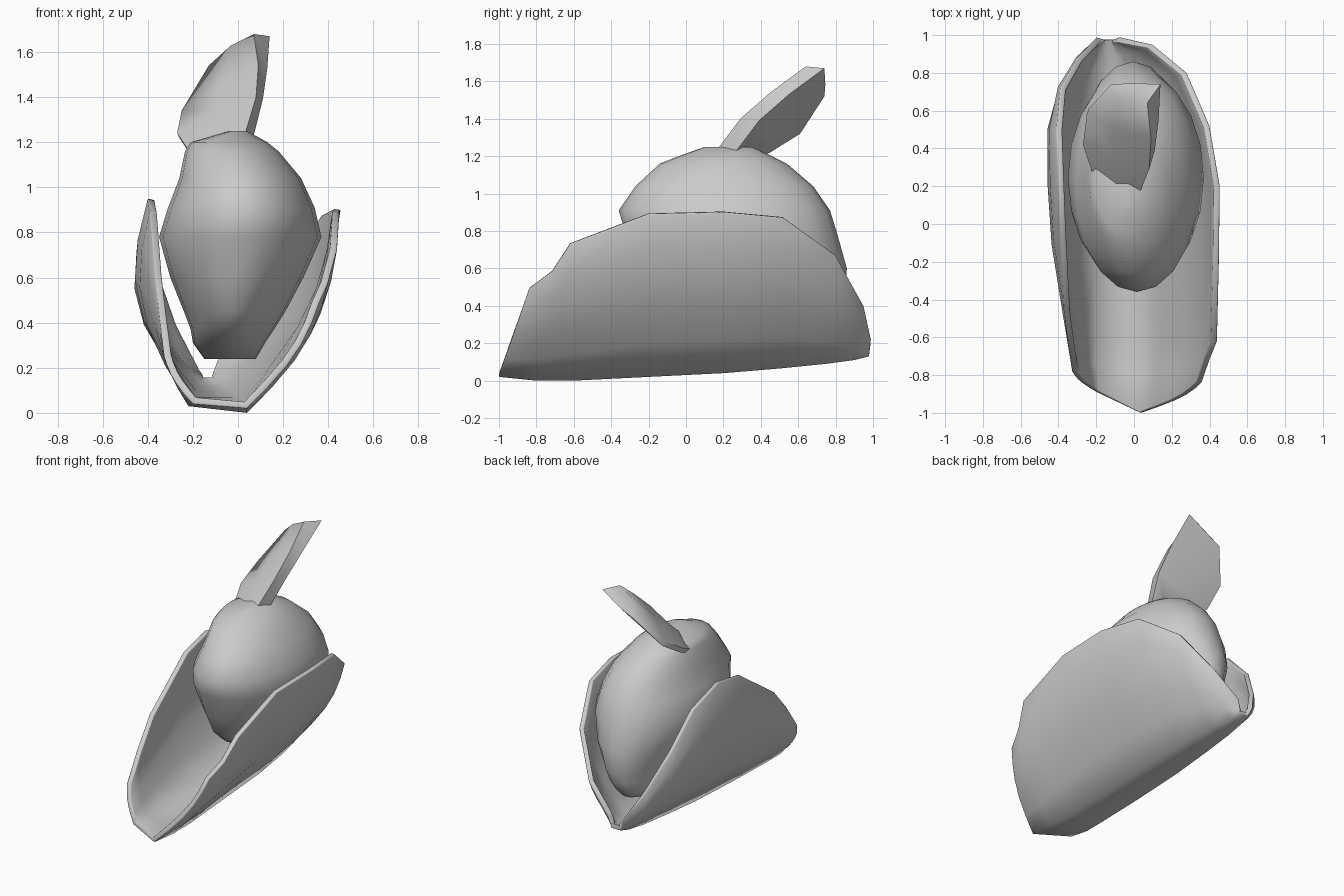
import bpy, bmesh, math
from mathutils import Vector

cube = bpy.data.objects.get("Cube")
if cube:
    bpy.data.objects.remove(cube, do_unlink=True)

felt = bpy.data.materials.new("grey_felt")
felt.use_nodes = True
felt.diffuse_color = (0.6, 0.6, 0.6, 1)
felt.node_tree.nodes["Principled BSDF"].inputs["Base Color"].default_value = felt.diffuse_color


def make(name, bm, angle, thickness=0, rounding=0):
    mesh = bpy.data.meshes.new(name)
    bm.to_mesh(mesh)
    bm.free()
    mesh.materials.append(felt)
    ob = bpy.data.objects.new(name, mesh)
    bpy.context.collection.objects.link(ob)
    bpy.ops.object.select_all(action='DESELECT')
    ob.select_set(True)
    bpy.context.view_layer.objects.active = ob
    if thickness:
        solid = ob.modifiers.new("thickness", 'SOLIDIFY')
        solid.thickness = thickness
        solid.offset = -1
        bpy.ops.object.modifier_apply(modifier=solid.name)
    if rounding:
        bevel = ob.modifiers.new("soft_rim", 'BEVEL')
        bevel.width = rounding
        bevel.segments = 2
        bevel.limit_method = 'ANGLE'
        bevel.angle_limit = math.radians(65)
        bpy.ops.object.modifier_apply(modifier=bevel.name)
    bpy.ops.object.shade_smooth_by_angle(angle=math.radians(angle))
    return ob


def loft(bm, rows, closed=False):
    grid = [[bm.verts.new(p) for p in row] for row in rows]
    for a, b in zip(grid, grid[1:]):
        n = len(a)
        for j in range(n if closed else n - 1):
            k = (j + 1) % n
            bm.faces.new((a[j], b[j], b[k], a[k]))
    return grid


# Folded brim: four rails from front to back, bulging walls between them
left_rim = [(.36, -.84, .49), (.4, -.72, .58), (.44, -.62, .73), (.45, -.2, .89),
            (.455, .2, .9), (.4, .52, .87), (.28, .8, .67), (.1, .95, .4), (-.08, .99, .22)]
left_keel = [(.04, -1, .02), (.04, -.8, 0), (.04, -.6, 0), (.03, -.2, .02), (.02, .2, .04),
             (0, .5, .065), (-.04, .75, .09), (-.08, .9, .11), (-.1, .98, .13)]
right_keel = [(-.2, -.89, .04), (-.22, -.75, .03), (-.22, -.6, .03), (-.22, -.2, .04),
              (-.21, .2, .05), (-.2, .5, .07), (-.19, .75, .09), (-.18, .9, .11), (-.17, .98, .13)]
right_rim = [(-.33, -.78, .25), (-.35, -.63, .44), (-.37, -.46, .62), (-.39, -.05, .9),
             (-.4, .2, .95), (-.41, .5, .87), (-.39, .72, .65), (-.3, .88, .4), (-.2, .99, .2)]
left_bulge = [.05, .07, .09, .1, .1, .09, .06, .03, 0]
right_bulge = [.02, .04, .06, .12, .14, .14, .09, .05, 0]


def wall(keel, rim, bulge, steps=5):
    pts = []
    for i in range(steps + 1):
        p = Vector(keel).lerp(Vector(rim), i / steps)
        p.x += bulge * math.sin(math.pi * i / steps)
        pts.append(p)
    return pts


rows = []
for lr, lk, rk, rr, lb, rb in zip(left_rim, left_keel, right_keel, right_rim,
                                  left_bulge, right_bulge):
    rows.append(wall(rk, rr, -rb)[::-1] + wall(lk, lr, lb))
bm = bmesh.new()
loft(bm, rows)
make("folded_brim", bm, 80, 0.032, 0.013)

# Crown: elliptical rings given as height, front, back, right, left
rings = [(.24, .3, .73, -.15, .08), (.31, .02, .8, -.2, .12), (.37, -.09, .83, -.21, .16),
         (.45, -.18, .85, -.24, .21), (.6, -.25, .86, -.3, .29), (.78, -.32, .81, -.35, .37),
         (.91, -.36, .77, -.31, .34), (1.04, -.27, .68, -.26, .28),
         (1.16, -.14, .54, -.235, .18), (1.2, -.04, .46, -.21, .13), (1.25, .1, .35, -.04, .04)]
rows = []
for z, y0, y1, x0, x1 in rings:
    row = []
    for i in range(20):
        a = math.tau * i / 20
        row.append(((x0 + x1) / 2 + (x1 - x0) / 2 * math.cos(a),
                    (y0 + y1) / 2 + (y1 - y0) / 2 * math.sin(a), z))
    rows.append(row)
bm = bmesh.new()
grid = loft(bm, rows, closed=True)
bm.faces.new(grid[0])
bm.faces.new(grid[-1])
bmesh.ops.recalc_face_normals(bm, faces=bm.faces)
make("crown", bm, 80)

# Feather: a wedge with a thick leading edge and a thin curved outer edge
spine = [(.02, .14, 1.2), (.08, .29, 1.4), (.09, .45, 1.54), (.07, .64, 1.68)]
vane = [(-.21, .24, 1.15), (-.27, .42, 1.24), (-.25, .58, 1.34), (-.13, .71, 1.54)]
widths = [.04, .03, .04, .07]
rows = []
for s, v, w in zip(spine, vane, widths):
    s, v = Vector(s), Vector(v)
    mid = s.lerp(v, 0.5)
    rows.append([s, mid + Vector((0, -.02, .02)), v, v + Vector((.01, .03, -.02)),
                 mid + Vector((.03, .07, -.03)), s + Vector((w, .1, -.01))])
bm = bmesh.new()
grid = loft(bm, rows, closed=True)
bm.faces.new(grid[0])
bm.faces.new(grid[-1])
bmesh.ops.recalc_face_normals(bm, faces=bm.faces)
make("feather", bm, 65)
